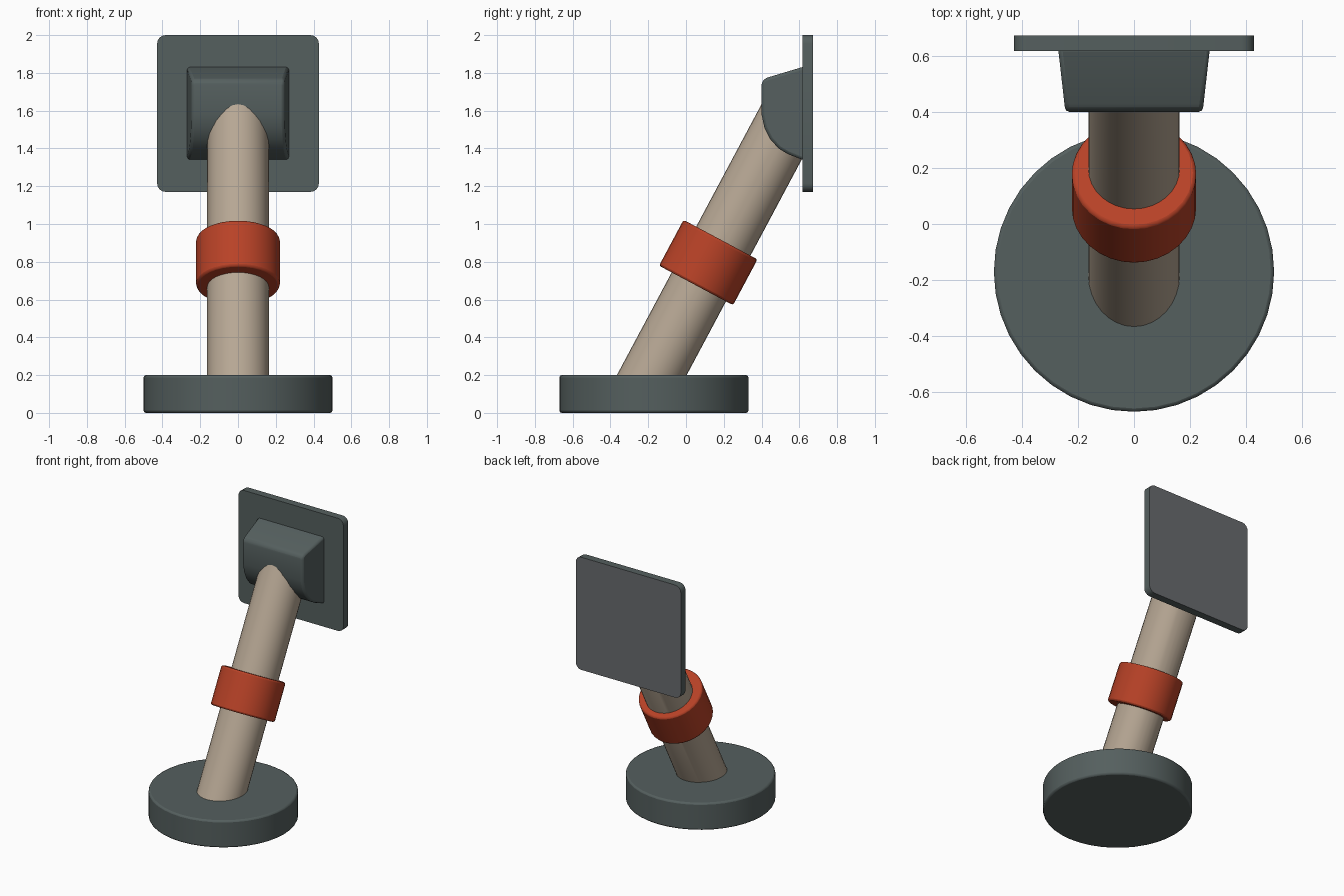
import bpy, bmesh, math
from mathutils import Vector, Matrix

if "Cube" in bpy.data.objects:
    bpy.data.objects.remove(bpy.data.objects["Cube"])

TILT = math.radians(28.1)
AXIS = Vector((0, math.sin(TILT), math.cos(TILT)))


def material(name, rgb):
    m = bpy.data.materials.new(name)
    m.diffuse_color = (*rgb, 1)
    m.use_nodes = True
    m.node_tree.nodes["Principled BSDF"].inputs["Base Color"].default_value = m.diffuse_color
    return m


SLATE = material("slate grey", (0.09, 0.115, 0.113))
PANEL = material("panel grey", (0.14, 0.147, 0.157))
SAND = material("sand", (0.47, 0.385, 0.295))
ORANGE = material("burnt orange", (0.48, 0.054, 0.02))


def finish(name, bm, mats, bevel=0.0, segments=2):
    bmesh.ops.recalc_face_normals(bm, faces=bm.faces)
    mesh = bpy.data.meshes.new(name)
    bm.to_mesh(mesh)
    bm.free()
    obj = bpy.data.objects.new(name, mesh)
    bpy.context.collection.objects.link(obj)
    for m in mats:
        mesh.materials.append(m)
    if bevel:
        mod = obj.modifiers.new("soft edges", 'BEVEL')
        mod.width, mod.segments = bevel, segments
        mod.limit_method, mod.angle_limit = 'ANGLE', math.radians(35)
    bpy.ops.object.select_all(action='DESELECT')
    bpy.context.view_layer.objects.active = obj
    obj.select_set(True)
    bpy.ops.object.shade_smooth_by_angle(angle=math.radians(35))
    return obj


def cylinder(radius, depth, centre, tilt=0.0, sides=32):
    bm = bmesh.new()
    place = Matrix.Translation(centre) @ Matrix.Rotation(-tilt, 4, 'X')
    bmesh.ops.create_cone(bm, cap_ends=True, segments=sides, radius1=radius,
                          radius2=radius, depth=depth, matrix=place)
    return bm


def trim(bm, point, normal):
    """Remove everything beyond a plane and close the cut."""
    geom = bm.verts[:] + bm.edges[:] + bm.faces[:]
    cut = bmesh.ops.bisect_plane(bm, geom=geom, plane_co=point, plane_no=normal,
                                 clear_outer=True)["geom_cut"]
    bmesh.ops.contextual_create(
        bm, geom=[e for e in cut if isinstance(e, bmesh.types.BMEdge)])


# Round foot
finish("base_disc", cylinder(0.5, 0.2, (0, -0.17, 0.1), sides=40), [SLATE], 0.012)

# Leaning pole, trimmed inside the foot, the bracket and the plate
pole = cylinder(0.163, 2.4, Vector((0, 0.137, 0.796)) + AXIS * 0.1, TILT)
trim(pole, (0, 0, 0.1), (0, 0, -1))
trim(pole, (0, 0.64, 0), (0, 1, 0))
trim(pole, (0, 0, 1.68), (0, 0, 1))
finish("leaning_pole", pole, [SAND])

# Collar around the pole
finish("collar", cylinder(0.222, 0.275, (0, 0.118, 0.796), TILT), [ORANGE], 0.012)

# Bracket: side profile (y, z) swept across x, narrowing towards the front
profile = [(0.63, 1.835), (0.43, 1.775), (0.405, 1.76), (0.40, 1.735), (0.40, 1.58),
           (0.415, 1.51), (0.445, 1.45), (0.49, 1.40), (0.54, 1.37), (0.63, 1.335)]
bm = bmesh.new()
rings = []
for side in (-1, 1):
    rings.append([bm.verts.new((side * (0.245 + 0.025 * (y - 0.4) / 0.22), y, z))
                  for y, z in profile])
    bm.faces.new(rings[-1])
for i in range(len(profile)):
    j = (i + 1) % len(profile)
    bm.faces.new((rings[0][i], rings[0][j], rings[1][j], rings[1][i]))
finish("bracket", bm, [SLATE], 0.015)

# Square plate with rounded corners and a lighter back face
bm = bmesh.new()
HALF, R, Z = 0.428, 0.045, 1.585
outline = []
for k, (sx, sz) in enumerate(((1, 1), (-1, 1), (-1, -1), (1, -1))):
    for s in range(5):
        a = math.pi / 2 * (k + s / 4)
        outline.append(bm.verts.new((sx * (HALF - R) + R * math.cos(a), 0.617,
                                     Z + sz * (0.415 - R) + R * math.sin(a))))
front = bm.faces.new(outline)
back = bmesh.ops.extrude_face_region(bm, geom=[front], use_keep_orig=True)["geom"]
bmesh.ops.translate(bm, vec=(0, 0.055, 0),
                    verts=[v for v in back if isinstance(v, bmesh.types.BMVert)])
for f in bm.faces:
    f.material_index = 1 if f.calc_center_median().y > 0.665 else 0
finish("mounting_plate", bm, [SLATE, PANEL])
